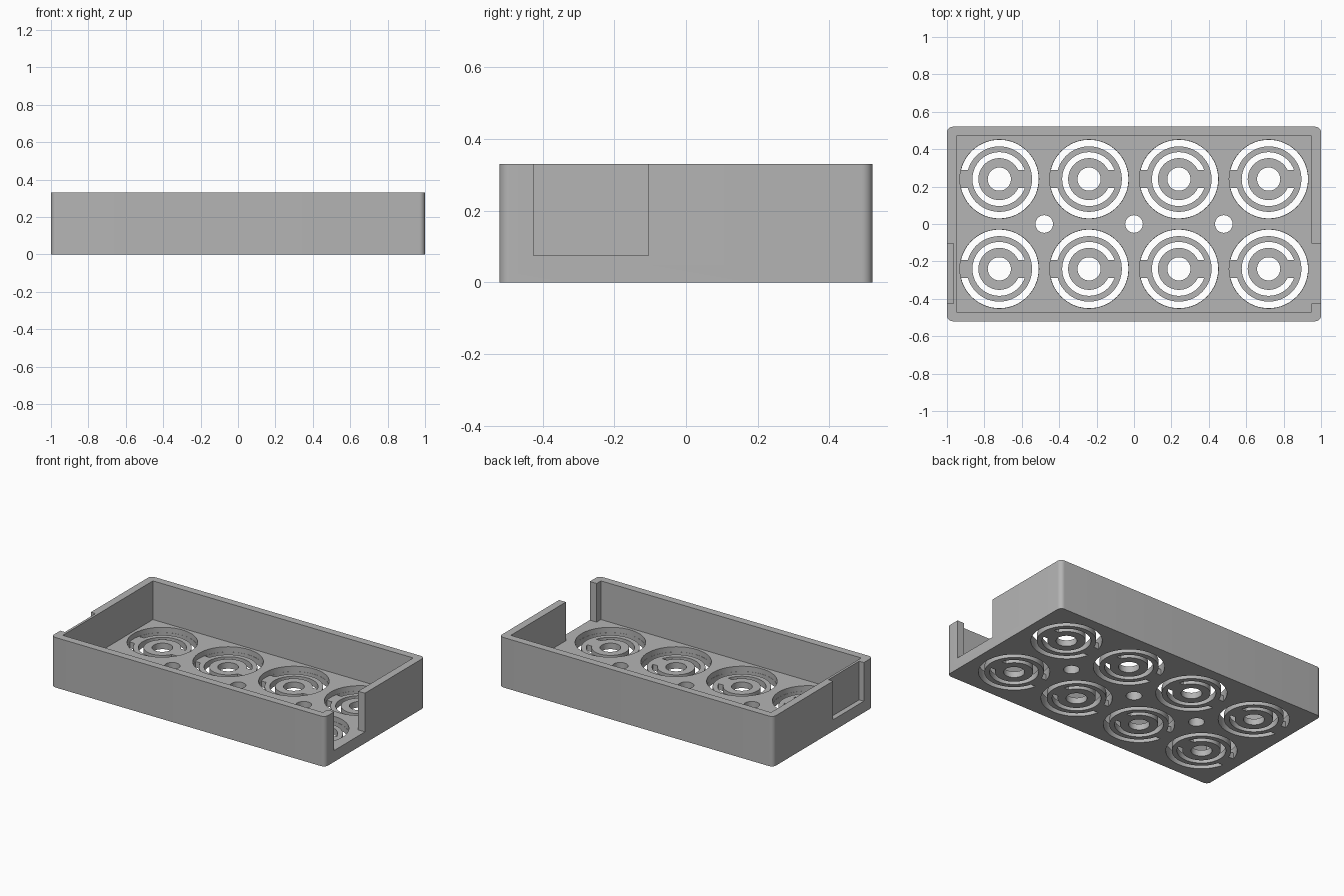
import bpy, bmesh, math
from mathutils import Matrix

if "Cube" in bpy.data.objects:
    bpy.data.objects.remove(bpy.data.objects["Cube"], do_unlink=True)

HALF_X, HALF_Y, HEIGHT = 1.0, 0.52, 0.33
WALL, FLOOR, DISC = 0.05, 0.075, 0.04
GAP = 0.048
CENTRES = [(x, y) for x in (-0.72, -0.24, 0.24, 0.72) for y in (-0.24, 0.24)]

grey = bpy.data.materials.new("light grey plastic")
grey.use_nodes = True
colour = (0.46, 0.46, 0.46, 1)
grey.diffuse_color = colour
grey.node_tree.nodes["Principled BSDF"].inputs["Base Color"].default_value = colour


def make(name, bm):
    bmesh.ops.recalc_face_normals(bm, faces=bm.faces)
    mesh = bpy.data.meshes.new(name)
    bm.to_mesh(mesh)
    bm.free()
    mesh.materials.append(grey)
    obj = bpy.data.objects.new(name, mesh)
    bpy.context.collection.objects.link(obj)
    return obj


def add_box(bm, lo, hi):
    size = [b - a for a, b in zip(lo, hi)]
    mid = [(a + b) / 2 for a, b in zip(lo, hi)]
    bmesh.ops.create_cube(bm, size=1, matrix=Matrix.Translation(mid) @ Matrix.Diagonal((*size, 1)))


def add_cylinder(bm, x, y, radius, z0, z1, sides=64):
    bmesh.ops.create_cone(bm, cap_ends=True, segments=sides, radius1=radius, radius2=radius,
                          depth=z1 - z0, matrix=Matrix.Translation((x, y, (z0 + z1) / 2)))


def add_slot(bm, x, y, inner, outer, side, z0, z1, steps=60):
    """C-shaped prism, open on the given side with flat parallel ends."""
    rims = []
    for radius in (inner, outer):
        start = math.asin(GAP / radius)
        sweep = 2 * (math.pi - start)
        angles = [start + sweep * i / steps for i in range(steps + 1)]
        rims.append([(x + side * radius * math.cos(a), y + radius * math.sin(a)) for a in angles])
    layers = [[[bm.verts.new((*p, z)) for p in rim] for rim in rims] for z in (z0, z1)]
    (a, b), (c, d) = layers
    for i in range(steps):
        j = i + 1
        for quad in ((a[i], a[j], b[j], b[i]), (c[i], d[i], d[j], c[j]),
                     (a[i], c[i], c[j], a[j]), (b[i], b[j], d[j], d[i])):
            bm.faces.new(quad)
    for i in (0, steps):
        bm.faces.new((a[i], b[i], d[i], c[i]))


def cut(target, cutter):
    cutter.hide_render = True
    mod = target.modifiers.new("cut", 'BOOLEAN')
    mod.operation, mod.solver, mod.object = 'DIFFERENCE', 'EXACT', cutter
    bpy.context.view_layer.objects.active = target
    bpy.ops.object.modifier_apply(modifier=mod.name)
    bpy.data.objects.remove(cutter, do_unlink=True)


# Tray block with rounded upright corners
bm = bmesh.new()
add_box(bm, (-HALF_X, -HALF_Y, 0), (HALF_X, HALF_Y, HEIGHT))
upright = [e for e in bm.edges if abs(e.verts[0].co.z - e.verts[1].co.z) > 0.1]
bmesh.ops.bevel(bm, geom=upright, offset=0.03, segments=8, profile=0.5, affect='EDGES')
tray = make("tray", bm)

# Inner cavity
bm = bmesh.new()
add_box(bm, (WALL - HALF_X, WALL - HALF_Y, FLOOR), (HALF_X - WALL, HALF_Y - WALL, 1))
cut(tray, make("cavity_cutter", bm))

# Open notch in the +x wall, shallow outside recess in the -x wall
bm = bmesh.new()
add_box(bm, (0.9, -0.425, FLOOR), (1.2, -0.105, 1))
add_box(bm, (-1.2, -0.425, FLOOR), (-0.966, -0.105, 1))
cut(tray, make("notch_cutter", bm))

# Round wells that thin the floor around each disc
bm = bmesh.new()
for x, y in CENTRES:
    add_cylinder(bm, x, y, 0.211, DISC, 0.2)
cut(tray, make("well_cutter", bm))

# Two C-shaped slots and a centre hole per disc, plus holes along the middle
bm = bmesh.new()
for x, y in CENTRES:
    add_slot(bm, x, y, 0.175, 0.21, -1, -0.1, 0.2)
    add_slot(bm, x, y, 0.112, 0.144, 1, -0.1, 0.2)
    add_cylinder(bm, x, y, 0.062, -0.1, 0.2, 48)
for x in (-0.48, 0, 0.48):
    add_cylinder(bm, x, 0, 0.047, -0.1, 0.2, 48)
cut(tray, make("slot_cutter", bm))

bpy.ops.object.select_all(action='DESELECT')
tray.select_set(True)
bpy.context.view_layer.objects.active = tray
bpy.ops.object.shade_smooth_by_angle(angle=math.radians(30))
